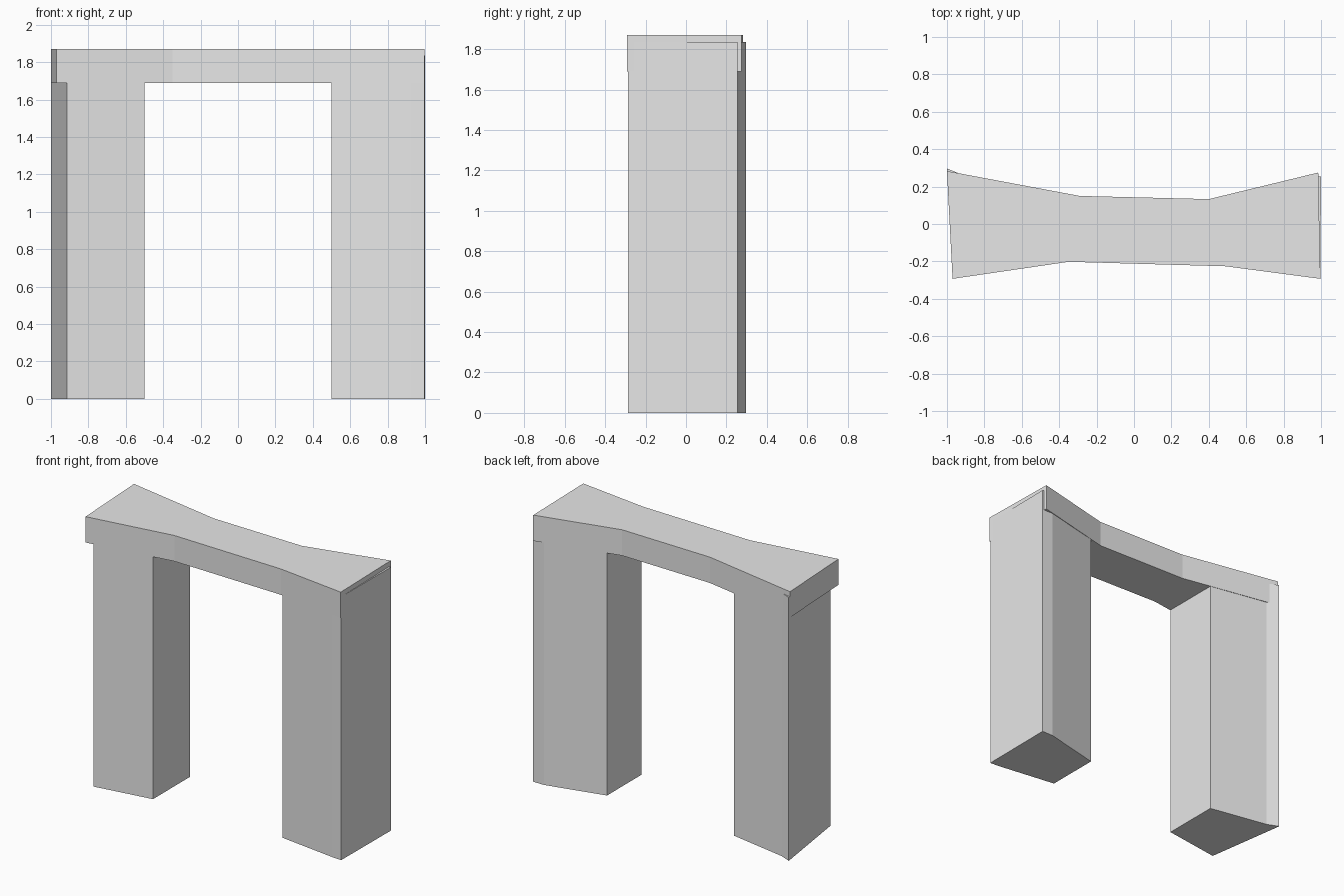
import bpy
import bmesh

cube = bpy.data.objects.get("Cube")
if cube:
    bpy.data.objects.remove(cube, do_unlink=True)

stone = bpy.data.materials.new("pale_grey")
stone.use_nodes = True
stone.diffuse_color = (0.8, 0.8, 0.8, 1)
stone.node_tree.nodes["Principled BSDF"].inputs["Base Color"].default_value = (0.8, 0.8, 0.8, 1)


def prism(name, outline, bottom, top):
    """Extrude a counter-clockwise plan outline between two heights."""
    bm = bmesh.new()
    base = bm.faces.new([bm.verts.new((x, y, bottom)) for x, y in outline])
    extruded = bmesh.ops.extrude_face_region(bm, geom=[base], use_keep_orig=True)
    moved = [v for v in extruded["geom"] if isinstance(v, bmesh.types.BMVert)]
    bmesh.ops.translate(bm, verts=moved, vec=(0, 0, top - bottom))
    bmesh.ops.recalc_face_normals(bm, faces=bm.faces)
    mesh = bpy.data.meshes.new(name)
    bm.to_mesh(mesh)
    bm.free()
    mesh.materials.append(stone)
    obj = bpy.data.objects.new(name, mesh)
    bpy.context.collection.objects.link(obj)
    return obj


LINTEL_BOTTOM, LEG_TOP, LINTEL_TOP = 1.69, 1.835, 1.87

# Lintel, waisted in plan
prism("lintel", [(-0.97, -0.293), (-0.35, -0.202), (0.49, -0.226), (0.997, -0.293),
                 (0.985, 0.275), (0.4, 0.133), (-0.29, 0.15), (-1.0, 0.283)],
      LINTEL_BOTTOM, LINTEL_TOP)

# Legs, tapering towards the opening, with a small chamfer at the outer end
prism("right_leg", [(-0.915, -0.283), (-0.5, -0.222), (-0.5, 0.187),
                    (-0.92, 0.264), (-1.0, 0.297)], 0, LEG_TOP)
prism("left_leg", [(0.5, -0.225), (0.925, -0.282), (0.996, -0.287), (1.0, 0.254),
                   (0.915, 0.254), (0.5, 0.155)], 0, LEG_TOP)
